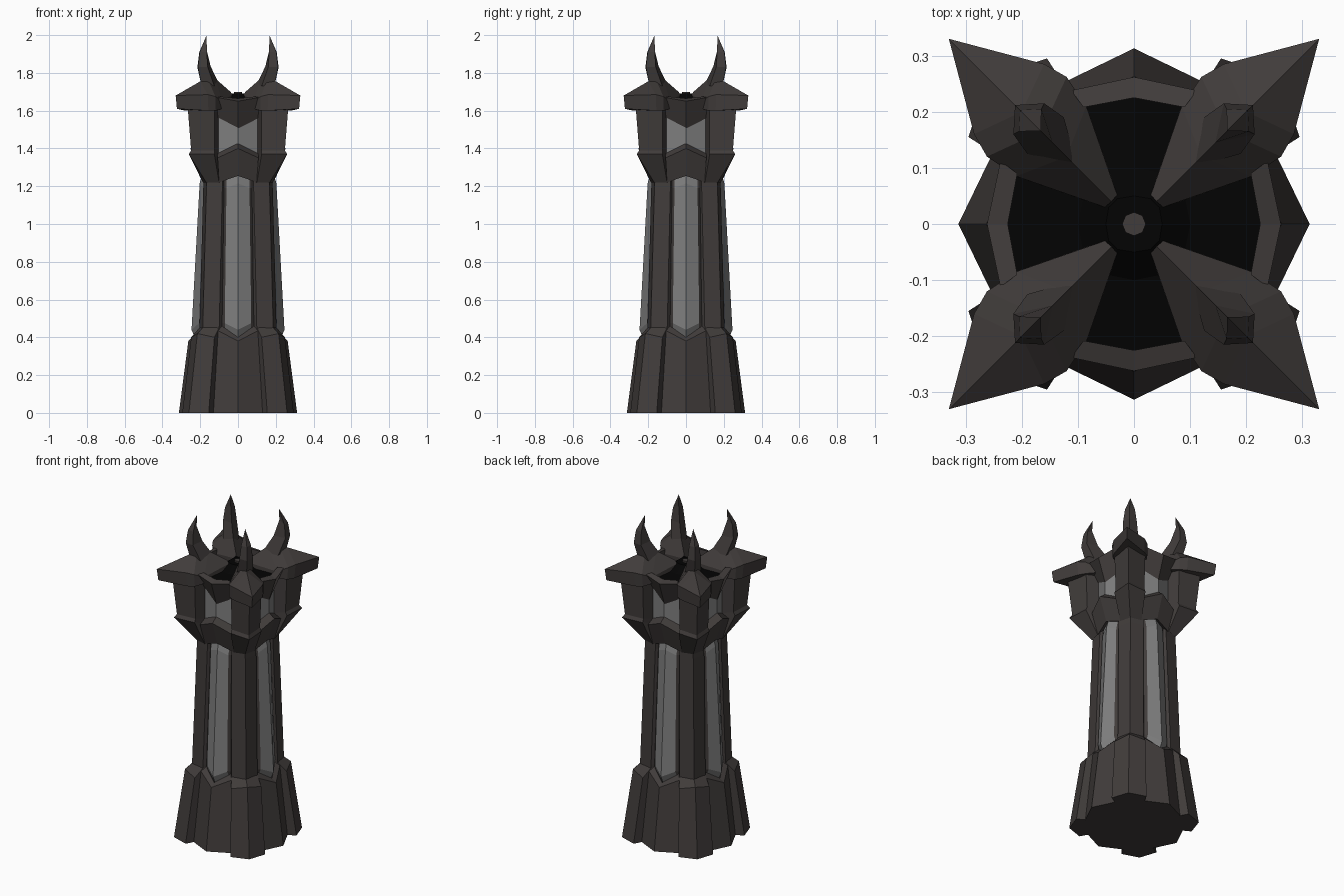
import bpy
import bmesh

cube = bpy.data.objects.get("Cube")
if cube:
    bpy.data.objects.remove(cube)


def material(name, color):
    mat = bpy.data.materials.new(name)
    mat.use_nodes = True
    mat.diffuse_color = (*color, 1)
    mat.node_tree.nodes["Principled BSDF"].inputs["Base Color"].default_value = (*color, 1)
    return mat


stone = material("dark_stone", (0.052, 0.045, 0.043))
panel = material("grey_panel", (0.21, 0.21, 0.21))
black = material("black_roof", (0.001, 0.001, 0.001))


def loft(name, rows, mats, grey_columns=()):
    """Skin rows of points running from a side axis to the diagonal,
    then repeat them eightfold by mirroring and quarter turns."""
    bm = bmesh.new()
    found = {}

    def vert(p):
        key = tuple(round(c, 4) + 0.0 for c in p)
        if key not in found:
            found[key] = bm.verts.new(key)
        return found[key]

    def place(p, mirrored, turns):
        x, y, z = p
        if mirrored:
            x, y = y, x
        for _ in range(turns):
            x, y = -y, x
        return vert((x, y, z))

    for turns in range(4):
        for mirrored in (False, True):
            for low, high in zip(rows, rows[1:]):
                for c in range(len(low) - 1):
                    quad = [low[c], low[c + 1], high[c + 1], high[c]]
                    corners = list(dict.fromkeys(place(p, mirrored, turns) for p in quad))
                    if len(corners) < 3 or bm.faces.get(corners):
                        continue
                    face = bm.faces.new(corners[::-1] if mirrored else corners)
                    face.material_index = 1 if c in grey_columns else 0
    mesh = bpy.data.meshes.new(name)
    bm.to_mesh(mesh)
    bm.free()
    for m in mats:
        mesh.materials.append(m)
    obj = bpy.data.objects.new(name, mesh)
    bpy.context.collection.objects.link(obj)
    return obj


def diagonal(d, z):
    return (d, d, z)


# Flared foot with corner buttresses
loft("foot", [
    [(0, 0, 0)] * 4,
    [(.313, 0, 0), (.25, .13, 0), (.295, .155, 0), diagonal(.26, 0)],
    [(.263, 0, .38), (.215, .105, .435), (.248, .125, .40), diagonal(.215, .42)],
    [(.235, 0, .40), (.19, .085, .46), (.205, .10, .45), diagonal(.183, .455)],
], [stone])

# Tapering shaft with ribs and long V-shaped panels with a sloped lower end
loft("shaft", [
    [(.225, 0, .39), (.185, .07, .43), (.183, .085, .43), (.205, .10, .42), diagonal(.187, .42)],
    [(.246, 0, .44), (.206, .07, .475), (.190, .084, .475), (.203, .099, .475), diagonal(.186, .475)],
    [(.203, 0, 1.215), (.182, .061, 1.19), (.167, .074, 1.19), (.184, .083, 1.19), diagonal(.167, 1.19)],
    [(.185, 0, 1.28), (.165, .06, 1.26), (.165, .073, 1.26), (.182, .082, 1.26), diagonal(.163, 1.26)],
], [stone, panel], grey_columns=(0,))

# Corner piers of the head
loft("corner_pier", [
    [(.155, .08, 1.22), (.185, .10, 1.22), diagonal(.168, 1.22)],
    [(.16, .10, 1.34), (.25, .125, 1.37), diagonal(.26, 1.37)],
    [(.16, .10, 1.37), (.24, .125, 1.39), diagonal(.248, 1.39)],
    [(.16, .10, 1.64), (.25, .125, 1.64), diagonal(.268, 1.64)],
], [stone])

# Bulging shield under each window
loft("lower_shield", [
    [(.17, 0, 1.265), (.15, .10, 1.235)],
    [(.205, 0, 1.255), (.183, .10, 1.22)],
    [(.252, 0, 1.40), (.22, .108, 1.35)],
    [(.21, 0, 1.43), (.17, .108, 1.375)],
], [stone])

# Pale V-shaped window between the piers
loft("window", [
    [(.215, 0, 1.40), (.175, .104, 1.35)],
    [(.215, 0, 1.54), (.175, .104, 1.62)],
], [panel])

# Pointed rim above each window
loft("upper_rim", [
    [(.212, 0, 1.50), (.17, .108, 1.555)],
    [(.262, 0, 1.65), (.238, .112, 1.67)],
    [(.225, 0, 1.665), (.208, .09, 1.675)],
    [(.225, 0, 1.62), (.208, .09, 1.62)],
], [stone])

# Black roof, low at the rim and rising to the middle
loft("roof", [
    [(.226, 0, 1.635), (.21, .09, 1.63), diagonal(.14, 1.63)],
    [(.10, 0, 1.65), (.09, .05, 1.65), diagonal(.07, 1.65)],
    [(.05, 0, 1.69), (.045, .03, 1.69), diagonal(.037, 1.69)],
    [(0, 0, 1.69)] * 3,
], [black])

# Small finial in the middle
loft("finial", [
    [(.021, 0, 1.68), diagonal(.015, 1.68)],
    [(.021, 0, 1.70), diagonal(.015, 1.70)],
    [(0, 0, 1.70)] * 2,
], [stone])

# Pointed corner caps with arms reaching to the centre
outline = [(.052, .03), (.21, .085), (.262, .12), (.285, .16), (.33, .33)]
edge_top = [1.685, 1.65, 1.675, 1.685, 1.68]
edge_bottom = [1.66, 1.61, 1.60, 1.60, 1.61]
ridge = [(.04, 1.70), (.12, 1.77), (.165, 1.78), (.20, 1.755), (.33, 1.68)]
loft("corner_cap", [
    [diagonal(d * 0.98, z) for (d, _), z in zip(ridge, edge_bottom)],
    [(x * 0.98, y * 0.98, z) for (x, y), z in zip(outline, edge_bottom)],
    [(x, y, z) for (x, y), z in zip(outline, edge_top)],
    [diagonal(d, z) for d, z in ridge],
], [stone])

# Curved horns
loft("horn", [
    [diagonal(.10, 1.74), (.19, .125, 1.73), diagonal(.195, 1.74)],
    [diagonal(.145, 1.835), (.215, .16, 1.83), diagonal(.212, 1.83)],
    [diagonal(.168, 1.93), (.205, .165, 1.91), diagonal(.203, 1.91)],
    [diagonal(.166, 2.0)] * 3,
], [stone])
